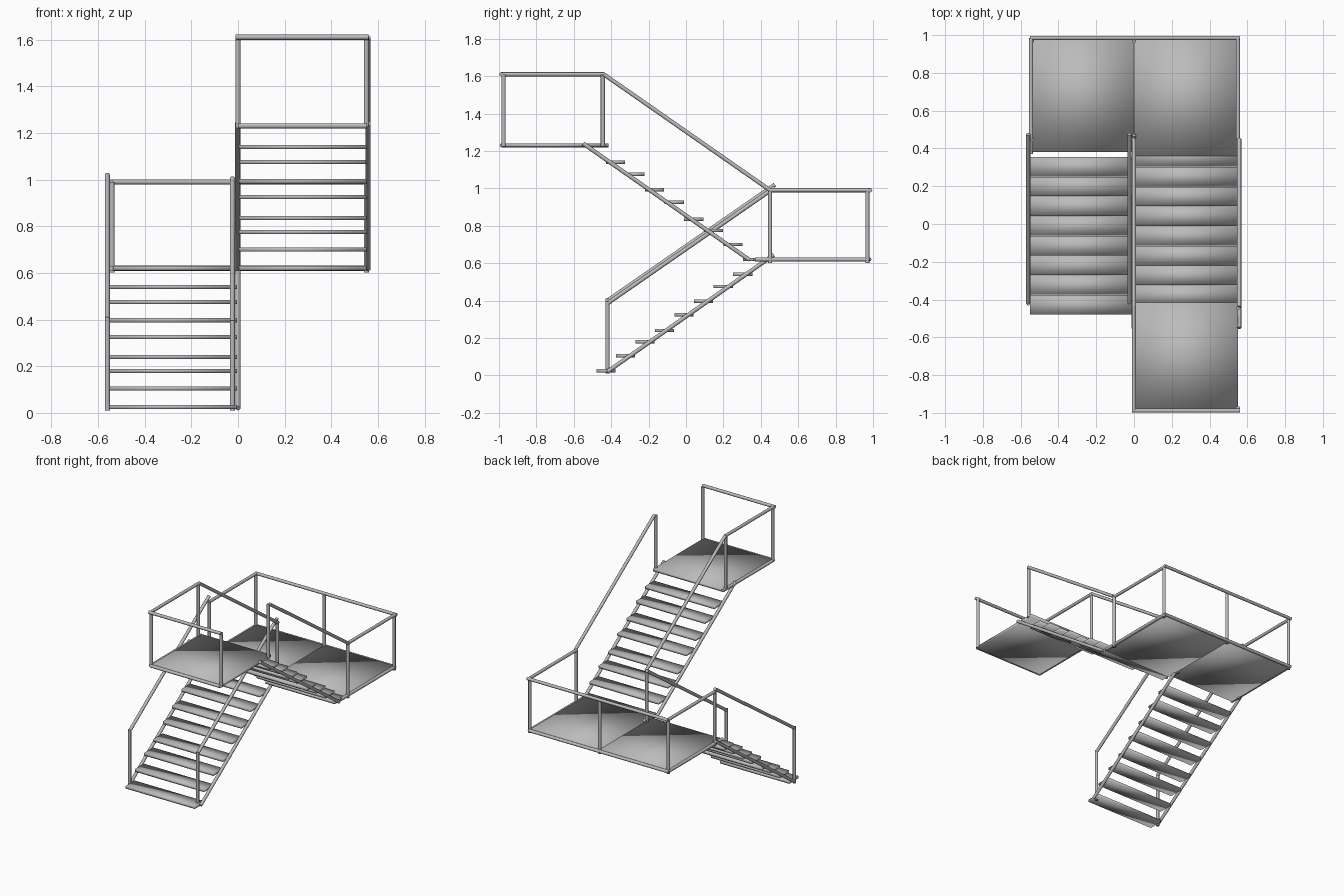
import bpy
import math
from mathutils import Vector

if "Cube" in bpy.data.objects:
    bpy.data.objects.remove(bpy.data.objects["Cube"], do_unlink=True)

steel = bpy.data.materials.new("grey_steel")
steel.use_nodes = True
grey = (0.5, 0.5, 0.5, 1)
steel.diffuse_color = grey
steel.node_tree.nodes["Principled BSDF"].inputs["Base Color"].default_value = grey


def finish(name):
    ob = bpy.context.object
    ob.name = name
    ob.data.materials.append(steel)
    bpy.ops.object.shade_smooth()
    return ob


def plate(name, x0, x1, y0, y1, z, thick=0.018):
    """Thin soft-shaded slab centred on height z."""
    bpy.ops.mesh.primitive_cube_add(size=1, location=((x0 + x1) / 2, (y0 + y1) / 2, z))
    bpy.context.object.scale = (x1 - x0, y1 - y0, thick)
    bpy.ops.object.transform_apply(location=False, rotation=False, scale=True)
    return finish(name)


def pipe(name, a, b, r=0.011):
    """Round bar from a to b."""
    a, b = Vector(a), Vector(b)
    d = b - a
    bpy.ops.mesh.primitive_cylinder_add(vertices=12, radius=r, depth=d.length, location=(a + b) / 2)
    ob = bpy.context.object
    ob.rotation_mode = 'QUATERNION'
    ob.rotation_quaternion = d.to_track_quat('Z', 'Y')
    finish(name)
    bpy.ops.object.shade_smooth_by_angle(angle=math.radians(40))


W = 0.55             # flight width
MID, TOP = 0.62, 1.23  # landing heights
RAIL = 0.99          # middle landing rail height
HIGH = 1.61          # upper landing rail height
BACK, NEAR = 0.97, 0.45

# Landings
plate("middle_landing_right", -W, 0, 0.38, 0.985, MID)
plate("middle_landing_left", 0, W, 0.36, 0.985, MID)
plate("upper_landing", 0, W, -0.985, -0.415, TOP)

# Treads of both flights
lower_heights = (0.025, 0.105, 0.18, 0.24, 0.325, 0.397, 0.475, 0.54)
upper_heights = (0.62, 0.70, 0.775, 0.835, 0.925, 0.993, 1.075, 1.14)
for i, (low, high) in enumerate(zip(lower_heights, upper_heights)):
    y = -0.428 + 0.1045 * i
    plate("lower_tread", -W, -0.005, y - 0.051, y + 0.051, low)
    y = 0.355 - 0.1045 * i
    plate("upper_tread", 0.005, W, y - 0.051, y + 0.051, high)

# Sloping stringers
for x in (-0.56, 0):
    pipe("lower_stringer", (x, -0.42, 0.02), (x, 0.47, 0.645))
for x in (-0.002, 0.557):
    pipe("upper_stringer", (x, 0.34, 0.617), (x, -0.55, 1.24))

# Lower flight handrails with their bottom posts
for x, lift in ((-0.56, 0.015), (-0.024, 0)):
    pipe("lower_handrail", (x, -0.42, 0.385 + lift), (x, 0.475, 1.005 + lift))
    pipe("lower_post", (x, -0.42, 0.01), (x, -0.42, 0.395 + lift))

# Upper flight handrails
for x in (0, 0.557):
    pipe("upper_handrail", (x, NEAR, RAIL), (x, -0.44, HIGH))

# Middle landing posts and rails
for x, y in ((-0.54, BACK), (0, BACK), (0.55, BACK), (-0.54, NEAR), (-0.005, NEAR), (0.55, NEAR)):
    pipe("middle_post", (x, y, 0.602), (x, y, RAIL))
pipe("middle_back_rail", (-W, 0.985, RAIL), (0.56, 0.985, RAIL))
for x in (-0.545, 0.55):
    pipe("middle_side_rail", (x, NEAR, RAIL), (x, 0.985, RAIL))
    pipe("middle_side_beam", (x, 0.37, MID), (x, 0.98, MID))
pipe("middle_back_beam", (-W, 0.98, MID), (W, 0.98, MID))

# Upper landing posts and rails, open on the left side
for x, y in ((0, -0.975), (0.55, -0.975), (0, -0.445), (0.55, -0.445)):
    pipe("upper_post", (x, y, TOP - 0.005), (x, y, HIGH))
pipe("upper_front_rail", (-0.01, -0.988, HIGH), (0.56, -0.988, HIGH))
pipe("upper_side_rail", (0, -0.988, HIGH), (0, -0.435, HIGH))
pipe("upper_front_beam", (0, -0.985, TOP), (W, -0.985, TOP))
pipe("upper_side_beam", (0, -0.985, TOP), (0, -0.415, TOP))
